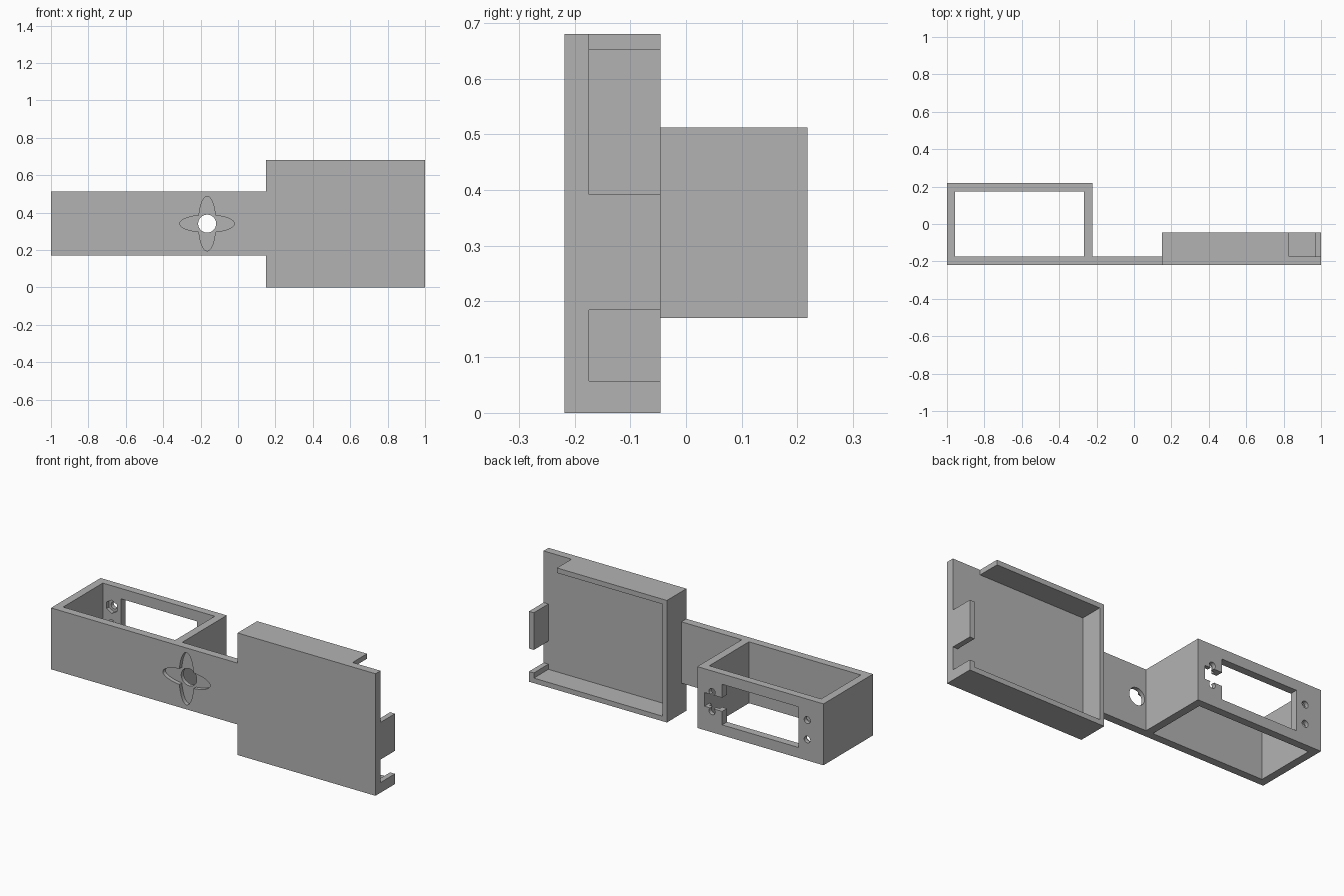
import bpy, bmesh, math
from mathutils import Matrix, Vector

cube = bpy.data.objects.get("Cube")
if cube:
    bpy.data.objects.remove(cube, do_unlink=True)

grey = bpy.data.materials.new("plain grey")
grey.use_nodes = True
COLOUR = (0.45, 0.45, 0.45, 1)
grey.diffuse_color = COLOUR
grey.node_tree.nodes["Principled BSDF"].inputs["Base Color"].default_value = COLOUR


def finish(name, bm):
    bmesh.ops.recalc_face_normals(bm, faces=bm.faces)
    mesh = bpy.data.meshes.new(name)
    bm.to_mesh(mesh)
    bm.free()
    mesh.materials.append(grey)
    obj = bpy.data.objects.new(name, mesh)
    bpy.context.collection.objects.link(obj)
    return obj


def box(name, x, y, z):
    bm = bmesh.new()
    bmesh.ops.create_cube(bm, size=1)
    for v in bm.verts:
        v.co = Vector([(a + b) / 2 + c * (b - a) for (a, b), c in zip((x, y, z), v.co)])
    return finish(name, bm)


def rod(name, x, z, y, rx, rz, sides):
    """Elliptical prism running along y."""
    bm = bmesh.new()
    bmesh.ops.create_cone(bm, cap_ends=True, segments=sides, radius1=1, radius2=1, depth=1)
    bm.transform(Matrix.Translation((x, sum(y) / 2, z))
                 @ Matrix.Diagonal((rx, y[1] - y[0], rz, 1))
                 @ Matrix.Rotation(math.pi / 2, 4, 'X'))
    return finish(name, bm)


def combine(target, tool, operation='DIFFERENCE'):
    mod = target.modifiers.new("combine", 'BOOLEAN')
    mod.object = tool
    mod.operation = operation
    mod.solver = 'EXACT'
    bpy.context.view_layer.objects.active = target
    bpy.ops.object.modifier_apply(modifier=mod.name)
    bpy.data.objects.remove(tool, do_unlink=True)


FRONT, FLOOR, BACK = -0.218, -0.174, 0.218
LOW, HIGH, MID = 0.17, 0.512, 0.341
RIM = -0.046

# Motor holder and arm, one L-shaped profile pulled upward
bm = bmesh.new()
outline = [(-1, FRONT), (0.165, FRONT), (0.165, FLOOR), (-0.222, FLOOR), (-0.222, BACK), (-1, BACK)]
face = bm.faces.new([bm.verts.new((x, y, LOW)) for x, y in outline])
new = bmesh.ops.extrude_face_region(bm, geom=[face])["geom"]
bmesh.ops.translate(bm, vec=(0, 0, HIGH - LOW), verts=[g for g in new if isinstance(g, bmesh.types.BMVert)])
bracket = finish("bracket", bm)
combine(bracket, box("holder_bore", (-0.956, -0.266), (FLOOR, 0.175), (0.1, 0.6)))

# Motor window and cable slot in the holder's back wall
combine(bracket, box("window", (-0.845, -0.375), (0.1, 0.3), (0.228, 0.454)))
combine(bracket, box("cable_slot", (-0.4, -0.266), (0.1, 0.3), (0.303, 0.379)))

# Screw holes with nut pockets on the inside
for x in (-0.9, -0.313):
    for z in (MID - 0.054, MID + 0.054):
        combine(bracket, rod("screw_hole", x, z, (0.1, 0.3), 0.019, 0.019, 24))
        combine(bracket, rod("nut_pocket", x, z, (0.15, 0.195), 0.037, 0.037, 6))

# Cross-shaped horn recess and shaft hole in the arm
for rx, rz in ((0.146, 0.046), (0.046, 0.146)):
    combine(bracket, rod("horn_recess", -0.165, MID, (-0.3, FRONT + 0.022), rx, rz, 48))
combine(bracket, rod("shaft_hole", -0.165, MID, (-0.3, -0.1), 0.048, 0.048, 40))

# Tray with thin walls and an open back
tray = box("tray", (0.15, 1), (FRONT, RIM), (0, 0.68))
combine(tray, box("tray_hollow", (0.178, 0.97), (FLOOR, 0.1), (0.028, 0.652)))
combine(tray, box("lower_side_slot", (0.9, 1.1), (FLOOR, 0.1), (0.057, 0.185)))
combine(tray, box("upper_side_slot", (0.9, 1.1), (FLOOR, 0.1), (0.392, 0.66)))
combine(tray, box("top_corner_slot", (0.828, 1.1), (FLOOR, 0.1), (0.6, 0.8)))
combine(bracket, tray, 'UNION')

# Flat walls, smooth round holes
bpy.ops.object.select_all(action='DESELECT')
bracket.select_set(True)
bpy.context.view_layer.objects.active = bracket
bpy.ops.object.shade_smooth_by_angle(angle=math.radians(25))
